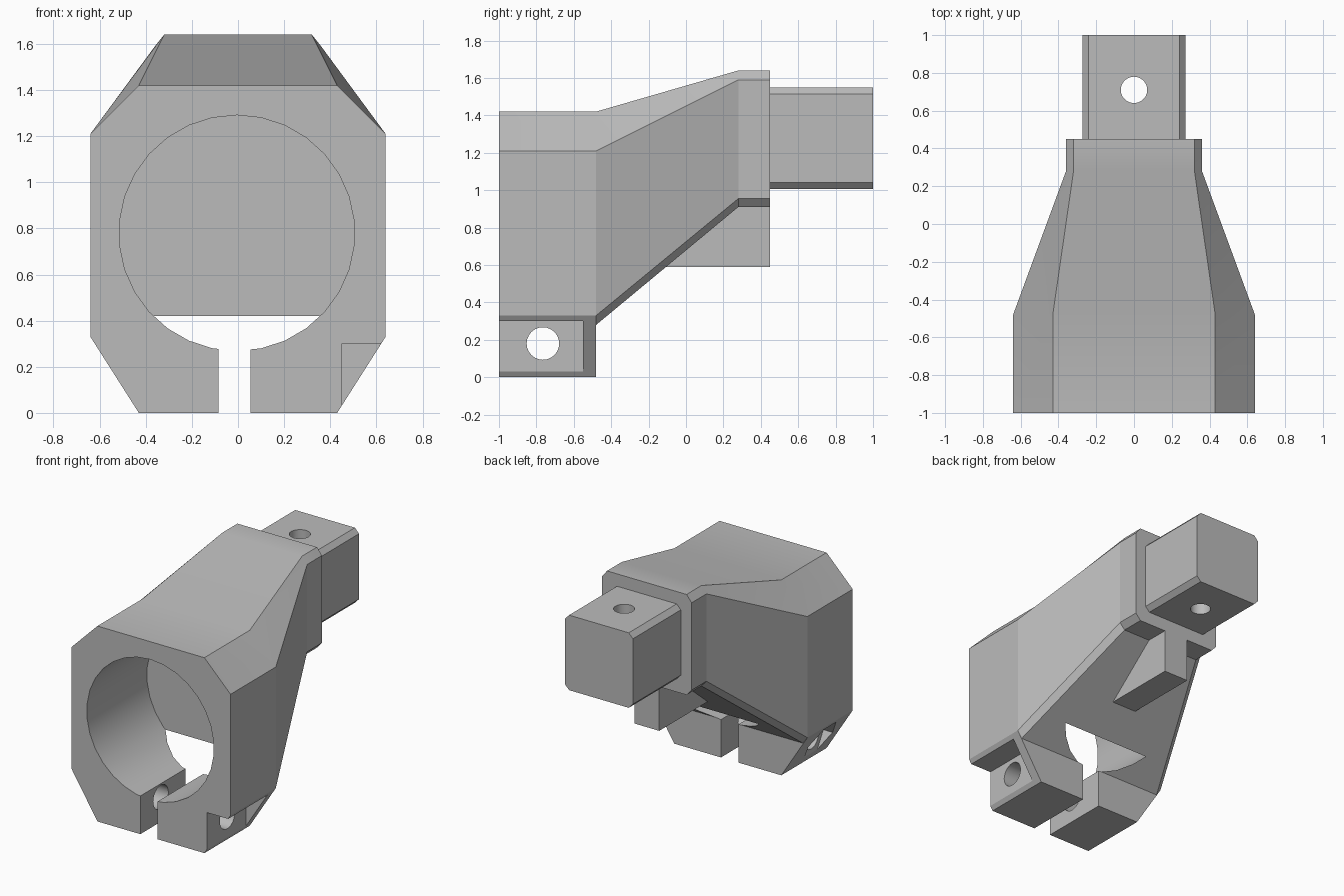
import bpy, bmesh, math
from mathutils import Matrix

cube = bpy.data.objects.get("Cube")
if cube:
    bpy.data.objects.remove(cube, do_unlink=True)

grey = bpy.data.materials.new("plain_grey")
grey.use_nodes = True
grey.diffuse_color = (0.5, 0.5, 0.5, 1)
grey.node_tree.nodes["Principled BSDF"].inputs["Base Color"].default_value = (0.5, 0.5, 0.5, 1)


def finish(name, bm):
    bmesh.ops.remove_doubles(bm, verts=bm.verts, dist=0.0005)
    bmesh.ops.recalc_face_normals(bm, faces=bm.faces)
    mesh = bpy.data.meshes.new(name)
    bm.to_mesh(mesh)
    bm.free()
    mesh.materials.append(grey)
    obj = bpy.data.objects.new(name, mesh)
    bpy.context.collection.objects.link(obj)
    return obj


def loft(name, rings):
    """Skin equal-length rings of points and cap both ends."""
    bm = bmesh.new()
    loops = [[bm.verts.new(p) for p in ring] for ring in rings]
    n = len(loops[0])
    for a, b in zip(loops, loops[1:]):
        for i in range(n):
            j = (i + 1) % n
            bm.faces.new((a[i], a[j], b[j], b[i]))
    bm.faces.new(loops[0])
    bm.faces.new(loops[-1])
    return finish(name, bm)


def box(name, lo, hi):
    rings = [[(lo[0], y, lo[2]), (hi[0], y, lo[2]), (hi[0], y, hi[2]), (lo[0], y, hi[2])]
             for y in (lo[1], hi[1])]
    return loft(name, rings)


def cylinder(name, axis, centre, radius, length, sides):
    bm = bmesh.new()
    turn = {"X": Matrix.Rotation(math.pi / 2, 4, "Y"),
            "Y": Matrix.Rotation(math.pi / 2, 4, "X"), "Z": Matrix()}[axis]
    bmesh.ops.create_cone(bm, cap_ends=True, segments=sides, radius1=radius, radius2=radius,
                          depth=length, matrix=Matrix.Translation(centre) @ turn)
    return finish(name, bm)


def cut(obj, cutters):
    """Subtract the cutters, bake the result and remove them."""
    for c in cutters:
        c.hide_render = True
        mod = obj.modifiers.new("cut", "BOOLEAN")
        mod.operation, mod.solver, mod.object = "DIFFERENCE", "EXACT", c
    graph = bpy.context.evaluated_depsgraph_get()
    mesh = bpy.data.meshes.new_from_object(obj.evaluated_get(graph))
    obj.modifiers.clear()
    obj.data = mesh
    for c in cutters:
        bpy.data.objects.remove(c, do_unlink=True)


def ring(y, top, shoulder, hip, foot):
    """Eight-sided section from (half width, height) pairs."""
    right = [top, shoulder, hip, foot]
    return [(x, y, z) for x, z in right] + [(-x, y, z) for x, z in reversed(right)]


# Clamp body: octagonal front, step up behind the jaws, taper to the neck
front = ((0.43, 1.42), (0.64, 1.21), (0.64, 0.33))
neck = ((0.32, 1.64), (0.36, 1.59), (0.36, 0.955), (0.32, 0.91))
body = loft("clamp_body", [
    ring(-1, *front, (0.43, 0)),
    ring(-0.48, *front, (0.43, 0)),
    ring(-0.48, *front, (0.605, 0.28)),
    ring(0.28, *neck),
    ring(0.45, *neck)])

# Bore, jaw slot, bolt hole, bolt head seat and nut pocket
cut(body, [
    cylinder("bore_cutter", "Y", (-0.005, -0.76, 0.78), 0.511, 0.9, 30),
    box("slot_cutter", (-0.085, -1.1, -0.1), (0.055, -0.4, 0.4)),
    cylinder("bolt_cutter", "X", (0, -0.765, 0.18), 0.087, 2, 24),
    box("seat_cutter", (0.45, -1.1, -0.1), (0.8, -0.55, 0.3)),
    cylinder("nut_cutter", "X", (-0.67, -0.765, 0.18), 0.14, 0.4, 6)])

# Rib under the neck
rib_side = [(-0.106, 0.59), (0.45, 0.59), (0.45, 0.91), (0.28, 0.92)]
rib = loft("neck_rib", [[(x, y, z) for y, z in rib_side] for x in (-0.1, 0.1)])

# Square tang with bevelled long edges and a vertical pin hole
tang_section = [(0.24, 1.55), (0.273, 1.515), (0.273, 1.04), (0.24, 1.005)]
tang = loft("square_tang", [ring(y, *tang_section) for y in (0.44, 1)])
cut(tang, [cylinder("pin_cutter", "Z", (0, 0.71, 1.28), 0.07, 1, 24)])

# Smooth the curved bores, keep the edges crisp
for obj in (body, rib, tang):
    bpy.ops.object.select_all(action="DESELECT")
    obj.select_set(True)
    bpy.context.view_layer.objects.active = obj
    bpy.ops.object.shade_smooth_by_angle(angle=math.radians(20))
